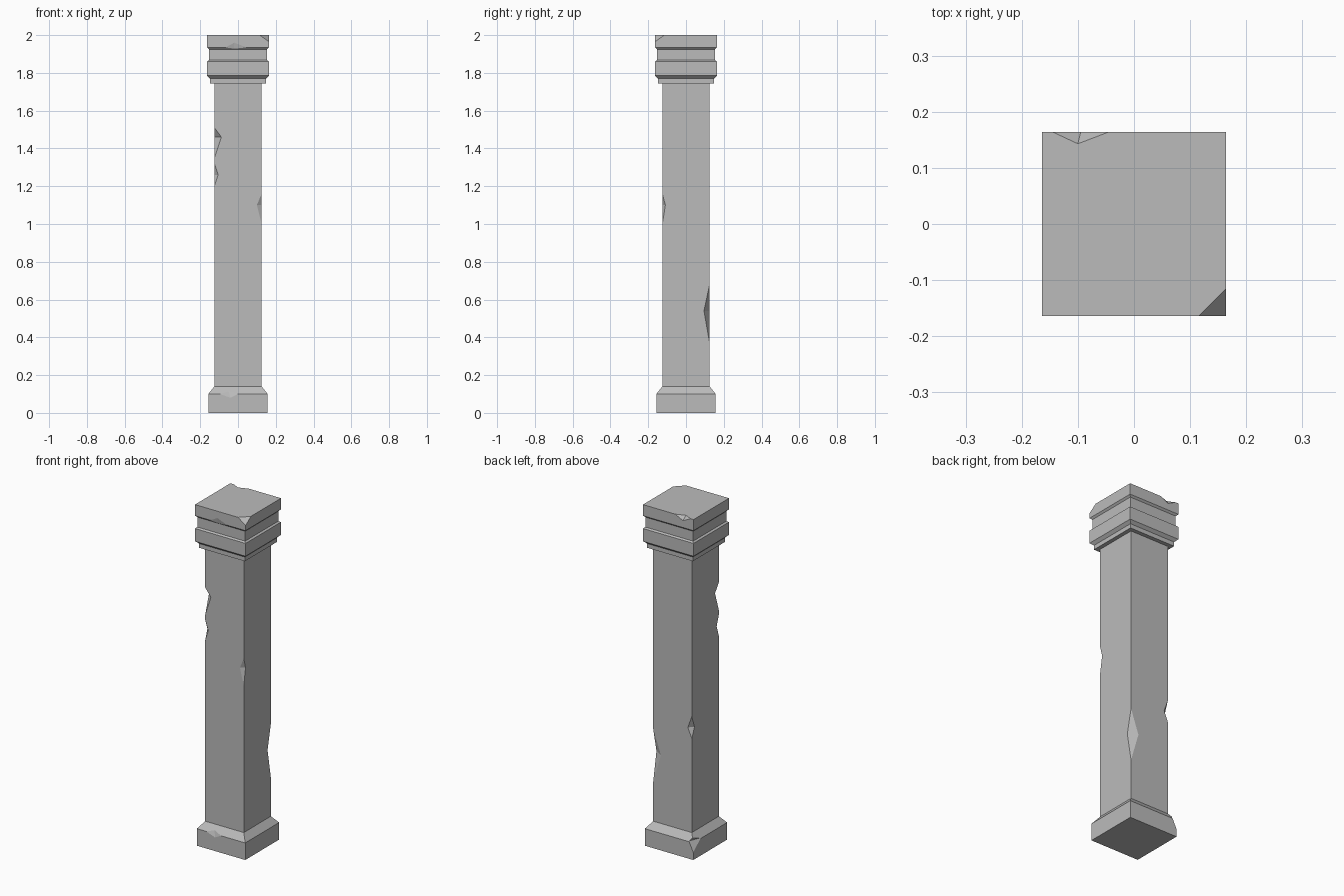
import bpy
import bmesh
from mathutils import Vector

cube = bpy.data.objects.get("Cube")
if cube:
    bpy.data.objects.remove(cube, do_unlink=True)

stone = bpy.data.materials.new("grey stone")
stone.use_nodes = True
colour = (0.5, 0.5, 0.5, 1)
stone.diffuse_color = colour
stone.node_tree.nodes["Principled BSDF"].inputs["Base Color"].default_value = colour


def make_object(name, bm):
    bmesh.ops.recalc_face_normals(bm, faces=bm.faces)
    mesh = bpy.data.meshes.new(name)
    bm.to_mesh(mesh)
    bm.free()
    mesh.materials.append(stone)
    obj = bpy.data.objects.new(name, mesh)
    bpy.context.collection.objects.link(obj)
    return obj


def square_stack(name, profile):
    """Closed square column from (half width, height) pairs."""
    bm = bmesh.new()
    rings = [[bm.verts.new((sx * w, sy * w, z))
              for sx, sy in ((-1, -1), (1, -1), (1, 1), (-1, 1))]
             for w, z in profile]
    for low, high in zip(rings, rings[1:]):
        for i in range(4):
            j = (i + 1) % 4
            bm.faces.new((low[i], low[j], high[j], high[i]))
    bm.faces.new(rings[0][::-1])
    bm.faces.new(rings[-1])
    return make_object(name, bm)


def chip(target, outer, inner):
    """Cut a notch whose facets pass through the inner points."""
    inner = [Vector(p) for p in inner]
    pivot = sum(inner, Vector()) / len(inner)
    bm = bmesh.new()
    for p in [Vector(p) for p in outer] + inner:
        bm.verts.new(pivot + (p - pivot) * 1.2)
    bmesh.ops.convex_hull(bm, input=bm.verts)
    cutter = make_object("chip_cutter", bm)
    cutter.hide_render = True
    mod = target.modifiers.new("chip", 'BOOLEAN')
    mod.operation = 'DIFFERENCE'
    mod.solver = 'EXACT'
    mod.object = cutter
    bpy.context.view_layer.objects.active = target
    bpy.ops.object.modifier_apply(modifier=mod.name)
    bpy.data.objects.remove(cutter, do_unlink=True)


# Main parts
B, S, C = 0.157, 0.125, 0.164
base = square_stack("base", [(B, 0), (B, 0.1), (S, 0.14)])
shaft = square_stack("shaft", [(S, 0.14), (S, 1.745)])
capital = square_stack("capital", [
    (0.148, 1.745), (0.148, 1.77), (C, 1.785), (C, 1.86), (0.154, 1.867),
    (0.154, 1.925), (C, 1.935), (C, 2)])

# Chips on the shaft corners: side signs, top, middle, bottom, depth in x, depth in y
for sx, sy, top, mid, low, dx, dy in (
        (-1, -1, 1.51, 1.46, 1.35, 0.037, 0.035),
        (-1, -1, 1.32, 1.26, 1.2, 0.02, 0.02),
        (1, -1, 1.16, 1.1, 1.0, 0.025, 0.016),
        (1, 1, 0.68, 0.54, 0.37, 0.05, 0.03),
        (-1, 1, 0.82, 0.75, 0.69, 0.025, 0.025)):
    x, y = sx * S, sy * S
    chip(shaft, [(x, y, top), (x, y, low)],
         [(x - sx * dx, y, mid), (x, y - sy * dy, mid)])

# Chips on the capital: top corner, back top edge, front lower edge
chip(capital, [(C, -C, 2)],
     [(0.115, -C, 2), (C, -0.115, 2), (C, -C, 1.965)])
chip(capital, [(-0.145, C, 2), (-0.045, C, 2)],
     [(-0.1, 0.143, 2), (-0.095, C, 1.975)])
chip(capital, [(-0.065, -C, 1.935), (0.045, -C, 1.935)],
     [(-0.02, -C, 1.96), (-0.02, -0.157, 1.928)])

# Chips on the base: front edge and back corner
chip(base, [(-0.095, -B, 0.1), (0, -B, 0.1)],
     [(-0.04, -B, 0.08), (-0.05, -0.145, 0.115)])
chip(base, [(-B, B, 0.1), (-0.143, 0.143, 0.117)],
     [(-B, B, 0.045), (-B, 0.09, 0.1), (-0.13, B, 0.1)])
